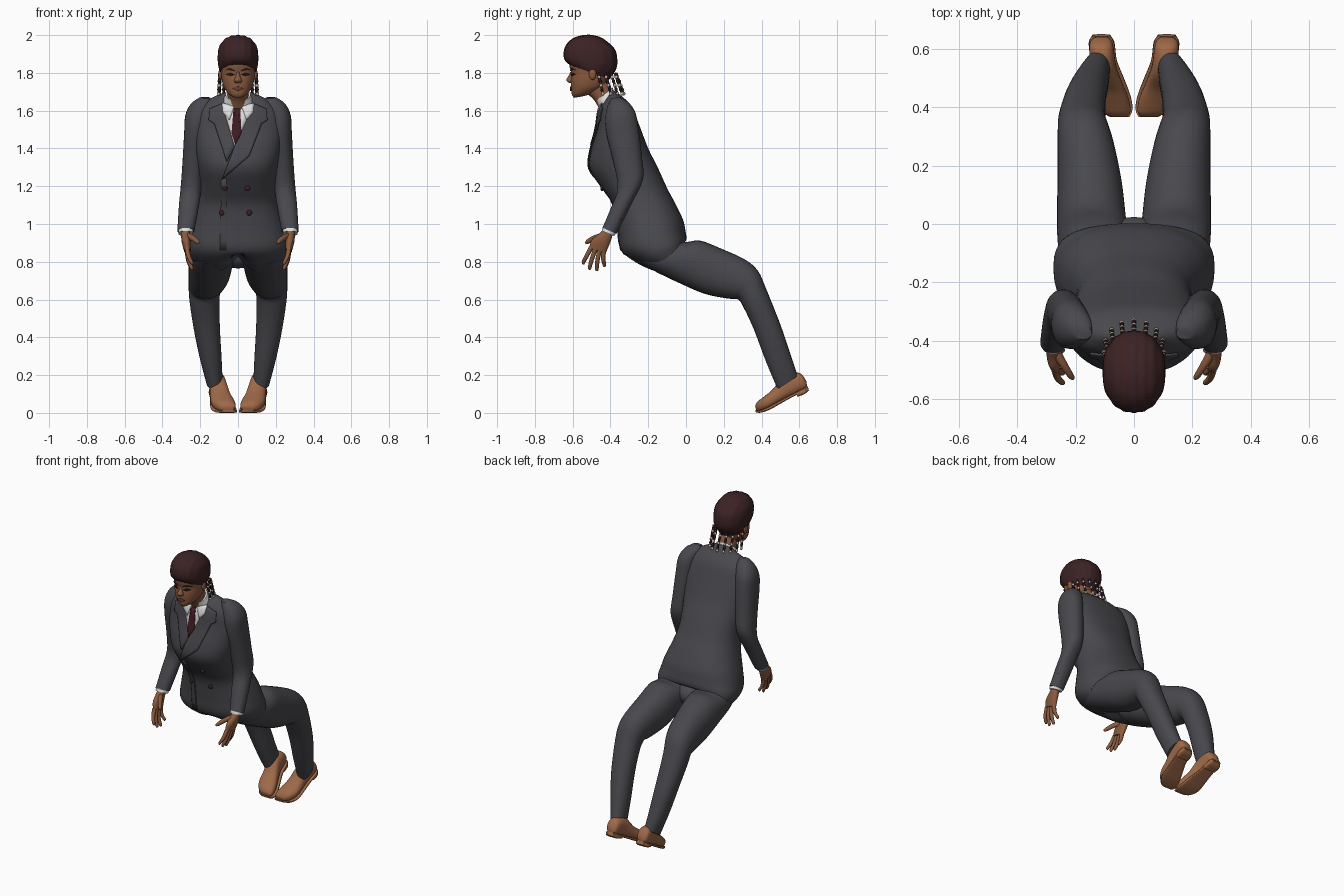
import bpy, bmesh, math
from mathutils import Vector
from mathutils.bvhtree import BVHTree


def material(name, r, g, b):
    m = bpy.data.materials.new(name)
    m.diffuse_color = (r, g, b, 1)
    return m


SUIT = material("charcoal cloth", 0.065, 0.065, 0.075)
SKIN = material("brown skin", 0.26, 0.105, 0.05)
HAIR = material("dark red hair", 0.045, 0.016, 0.018)
SHOE = material("tan leather", 0.34, 0.14, 0.065)
WHITE = material("white shirt", 0.75, 0.75, 0.76)
TIE = material("maroon", 0.05, 0.012, 0.015)
DARK = material("black", 0.012, 0.01, 0.01)
BEAD = material("pale bead", 0.6, 0.5, 0.4)
LIP = material("lip", 0.17, 0.05, 0.035)


def finish(name, bm, mat):
    me = bpy.data.meshes.new(name)
    bm.to_mesh(me)
    bm.free()
    me.materials.append(mat)
    ob = bpy.data.objects.new(name, me)
    bpy.context.collection.objects.link(ob)
    return ob


def smooth_rings(rings, n):
    """Catmull-Rom interpolation through the key rings."""
    out = []
    for i in range(len(rings) - 1):
        p = [rings[max(0, min(len(rings) - 1, i + k))] for k in (-1, 0, 1, 2)]
        for s in range(n):
            t = s / n
            out.append([0.5 * (2 * b + (c - a) * t + (2 * a - 5 * b + 4 * c - d) * t * t
                               + (3 * b - a - 3 * c + d) * t ** 3) for a, b, c, d in zip(*p)])
    return out + [list(rings[-1])]


def loft(name, rings, mat, side=1, e=2.2, n=4, seg=32, deform=None):
    """Each ring: centre x, half width, (y, z) of one edge, (y, z) of the opposite edge."""
    bm = bmesh.new()
    loops = []
    for cx, w, y1, z1, y2, z2 in smooth_rings(rings, n):
        loop = []
        for k in range(seg):
            a = 2 * math.pi * k / seg
            u, v = (math.copysign(abs(f) ** (2 / e), f) for f in (math.cos(a), math.sin(a)))
            co = Vector((side * (cx + w * u), (y1 + y2) / 2 + (y1 - y2) / 2 * v,
                         (z1 + z2) / 2 + (z1 - z2) / 2 * v))
            loop.append(bm.verts.new(deform(co) if deform else co))
        loops.append(loop)
    for a, b in zip(loops, loops[1:]):
        for k in range(seg):
            j = (k + 1) % seg
            bm.faces.new((a[k], a[j], b[j], b[k]))
    bm.faces.new(loops[0])
    bm.faces.new(loops[-1])
    bmesh.ops.recalc_face_normals(bm, faces=bm.faces)
    return finish(name, bm, mat)


def tube(name, pts, radii, mat, side=1):
    """Thin round limb through 3D points."""
    rings = []
    for i, (x, y, z) in enumerate(pts):
        a, b = pts[max(0, i - 1)], pts[min(len(pts) - 1, i + 1)]
        d = Vector((b[1] - a[1], b[2] - a[2])).normalized() * radii[i]
        rings.append((x, radii[i], y - d.y, z + d.x, y + d.y, z - d.x))
    return loft(name, rings, mat, side, 2, 3, 10)


def ball(name, loc, scale, mat, seg=14):
    bm = bmesh.new()
    bmesh.ops.create_uvsphere(bm, u_segments=seg, v_segments=seg // 2 + 1, radius=1)
    for v in bm.verts:
        v.co = Vector(a * b for a, b in zip(v.co, scale)) + Vector(loc)
    return finish(name, bm, mat)


def surface(ob):
    me = ob.data
    tree = BVHTree.FromPolygons([v.co for v in me.vertices], [p.vertices for p in me.polygons])

    def front_y(x, z, default):
        hit = tree.ray_cast(Vector((x, -2, z)), Vector((0, 1, 0)))[0]
        return hit.y if hit else default
    return front_y


def plate(name, outline, front_y, default, lift, mat, cuts=6):
    """Thin plate with an x-z outline laid on a front surface."""
    bm = bmesh.new()
    bm.faces.new([bm.verts.new((x, 0, z)) for x, z in outline])
    bmesh.ops.triangulate(bm, faces=bm.faces)
    bmesh.ops.subdivide_edges(bm, edges=bm.edges, cuts=cuts, use_grid_fill=True)
    for v in bm.verts:
        v.co.y = front_y(v.co.x, v.co.z, default) - lift
    for f in bm.faces:
        f.normal_update()
        if f.normal.y > 0:
            f.normal_flip()
    ob = finish(name, bm, mat)
    mod = ob.modifiers.new("thickness", "SOLIDIFY")
    mod.thickness, mod.offset = 0.006, 0
    return ob


# Jacket body, with a notch at the front centre of the hem
def notch(co):
    if co.z < 0.84 and abs(co.x) < 0.07 and co.y < -0.1:
        co.z += 0.075 * (1 - abs(co.x) / 0.07) * min(1, (0.84 - co.z) / 0.06)
    return co


jacket = loft("jacket", [
    (0, .078, -.44, 1.635, -.388, 1.71), (0, .15, -.452, 1.62, -.35, 1.685),
    (0, .215, -.462, 1.575, -.29, 1.625), (0, .235, -.472, 1.50, -.25, 1.53),
    (0, .225, -.505, 1.38, -.20, 1.40), (0, .21, -.508, 1.29, -.15, 1.30),
    (0, .20, -.445, 1.19, -.10, 1.19), (0, .215, -.385, 1.10, -.052, 1.10),
    (0, .25, -.362, .97, -.015, 1.02), (0, .272, -.345, .86, -.002, .96),
    (0, .275, -.27, .795, .002, .93), (0, .258, -.18, .752, .0, .91)],
    SUIT, e=2.4, seg=48, deform=notch)
chest = surface(jacket)

# Shirt front, collar, tie, lapels and overlap edge
plate("shirt_front", [(-.085, 1.637), (.085, 1.637), (-.018, 1.41)], chest, -.44, .004, WHITE)
plate("tie", [(-.024, 1.612), (.012, 1.612), (.004, 1.575), (.018, 1.48), (-.014, 1.42),
              (-.034, 1.48), (-.016, 1.575)], chest, -.44, .010, TIE, 3)
for s in (1, -1):
    plate("collar_flap", [(s * .085, 1.64), (s * .018, 1.625), (s * .045, 1.55), (s * .08, 1.59)],
          chest, -.44, .009, WHITE, 3)
plate("left_lapel", [(.085, 1.637), (.15, 1.61), (.155, 1.55), (.125, 1.53), (.06, 1.36), (-.085, 1.235),
                     (-.018, 1.41)], chest, -.44, .007, SUIT)
plate("right_lapel", [(-.085, 1.637), (-.15, 1.61), (-.155, 1.55), (-.125, 1.53), (-.06, 1.33),
                      (-.018, 1.41)], chest, -.44, .006, SUIT)
plate("front_overlap", [(-.088, 1.24), (-.06, 1.24), (-.06, .86), (-.095, .86)], chest, -.36, .003, SUIT)
for x, z in ((-.07, 1.19), (.05, 1.19), (-.085, 1.06), (.06, 1.06)):
    ball("jacket_button", (x, chest(x, z, -.4) - .004, z), (.015, .008, .015), TIE)

# Neck and shirt collar
loft("neck", [(0, .056, -.55, 1.71, -.415, 1.77), (0, .055, -.49, 1.66, -.395, 1.72),
              (0, .06, -.455, 1.60, -.38, 1.66)], SKIN)
loft("shirt_collar", [(0, .066, -.478, 1.652, -.388, 1.722), (0, .08, -.458, 1.61, -.375, 1.68)], WHITE)

# Head and face
head = loft("head", [
    (0, .022, -.592, 1.668, -.55, 1.675), (0, .048, -.604, 1.685, -.50, 1.69),
    (0, .073, -.608, 1.72, -.44, 1.72), (0, .085, -.610, 1.76, -.41, 1.76),
    (0, .090, -.608, 1.80, -.395, 1.80), (0, .093, -.618, 1.85, -.385, 1.85),
    (0, .085, -.60, 1.92, -.40, 1.92), (0, .05, -.56, 1.96, -.44, 1.96)], SKIN)
face = surface(head)
loft("nose", [(0, .009, -.612, 1.805, -.58, 1.80), (0, .012, -.622, 1.785, -.58, 1.78),
              (0, .021, -.634, 1.762, -.58, 1.755), (0, .016, -.622, 1.748, -.58, 1.745)], SKIN, seg=16)
plate("lips", [(-.03, 1.717), (0, 1.728), (.03, 1.717), (0, 1.705)], face, -.6, .003, LIP, 3)
for s in (1, -1):
    plate("eye", [(s * .02, 1.79), (s * .04, 1.80), (s * .062, 1.793), (s * .04, 1.784)],
          face, -.6, .003, DARK, 2)
    plate("eyebrow", [(s * .015, 1.81), (s * .045, 1.825), (s * .068, 1.815), (s * .045, 1.816)],
          face, -.6, .003, HAIR, 2)
    ball("ear", (s * .092, -.495, 1.795), (.012, .02, .032), SKIN)


# Hair cap with front-to-back rows
def rows(co):
    c = Vector((0, -.5, 1.85))
    return c + (co - c) * (0.99 + 0.012 * math.cos(co.x * 190))


loft("hair", [
    (0, .094, -.615, 1.842, -.405, 1.765), (0, .106, -.640, 1.865, -.37, 1.82),
    (0, .109, -.648, 1.90, -.364, 1.87), (0, .102, -.637, 1.945, -.374, 1.92),
    (0, .08, -.60, 1.982, -.41, 1.96), (0, .042, -.55, 1.999, -.455, 1.99),
    (0, .008, -.51, 2.002, -.495, 2.0)], HAIR, seg=64, deform=rows)

# Beaded braids around the back of the head
for i in range(9):
    a = math.radians((i - 4) * 24)
    top = Vector((.098 * math.sin(a), -.455 + .085 * math.cos(a), 1.80))
    end = Vector((.103 * math.sin(a), -.43 + .10 * math.cos(a), 1.69))
    tube("braid", [top, (top + end) / 2, end], (.007, .007, .006), HAIR)
    for k in range(5):
        ball("braid_bead", top.lerp(end, .2 + .2 * k), (.009, .009, .0105), DARK if k % 2 else BEAD, 8)

for s in (1, -1):
    # Sleeve, cuff and cuff buttons
    loft("sleeve", [
        (.175, .03, -.35, 1.672, -.395, 1.665), (.195, .055, -.305, 1.645, -.415, 1.625),
        (.214, .065, -.268, 1.59, -.428, 1.56), (.222, .063, -.25, 1.50, -.42, 1.47),
        (.233, .06, -.233, 1.35, -.385, 1.33), (.246, .056, -.228, 1.235, -.362, 1.19),
        (.26, .053, -.287, 1.11, -.40, 1.08), (.276, .045, -.368, .948, -.442, .98)], SUIT, s)
    loft("shirt_cuff", [(.276, .04, -.365, .96, -.44, .985), (.277, .039, -.38, .936, -.446, .964)], WHITE, s)
    for k in range(2):
        ball("cuff_button", (s * .305, -.352 - .012 * k, 1.03 - .025 * k), (.008, .009, .009), TIE, 8)
    # Hand
    loft("palm", [(.277, .024, -.385, .955, -.436, .972), (.277, .024, -.395, .92, -.465, .945),
                  (.274, .023, -.408, .885, -.50, .915), (.268, .018, -.425, .845, -.512, .873)], SKIN, s)
    for y0, z0, y1, z1 in ((-.502, .875, -.543, .785), (-.48, .868, -.51, .757),
                           (-.458, .86, -.472, .75), (-.436, .855, -.432, .772)):
        ym, zm = (y0 + y1) / 2 - .004, (z0 + z1) / 2
        tube("finger", [(.27, y0, z0), (.262, ym, zm), (.246, y1, z1 + .012), (.244, y1, z1)],
             (.013, .012, .010, .004), SKIN, s)
    tube("thumb", [(.268, -.44, .935), (.24, -.485, .925), (.216, -.522, .905), (.21, -.532, .897)],
         (.02, .016, .012, .004), SKIN, s)
    # Trouser leg
    loft("trouser_leg", [
        (.13, .11, -.10, .92, -.24, .79), (.138, .122, .0, .905, -.15, .742),
        (.146, .118, .075, .912, -.03, .685), (.152, .11, .19, .868, .10, .63),
        (.165, .097, .315, .81, .225, .605), (.174, .087, .382, .75, .277, .60),
        (.178, .08, .425, .655, .308, .552), (.166, .07, .50, .467, .36, .44),
        (.145, .058, .553, .31, .422, .275), (.124, .043, .592, .195, .485, .125)], SUIT, s)
    # Shoe, sole and heel
    loft("shoe", [
        (.112, .022, .637, .168, .642, .135), (.112, .04, .60, .212, .628, .122),
        (.106, .045, .52, .20, .56, .088), (.094, .054, .462, .128, .50, .056),
        (.08, .062, .415, .088, .442, .022), (.064, .052, .379, .06, .395, .007),
        (.052, .03, .366, .036, .373, .01)], SHOE, s, e=2.4)
    loft("sole", [
        (.112, .026, .643, .142, .648, .13), (.111, .043, .618, .128, .625, .116),
        (.104, .046, .555, .096, .562, .083), (.092, .056, .50, .066, .506, .052),
        (.078, .066, .436, .032, .443, .017), (.062, .057, .393, .014, .396, .001),
        (.05, .036, .367, .015, .37, .003)], SHOE, s, e=5)
    loft("shoe_heel", [(.112, .03, .645, .135, .65, .12), (.111, .044, .615, .125, .628, .10),
                       (.107, .044, .58, .108, .59, .085)], SHOE, s, e=4)

# Trouser seat
ball("trouser_seat", (0, -.06, .835), (.13, .085, .07), SUIT, 20)

# Smooth shading with sharp rims
bpy.ops.object.select_all(action="SELECT")
bpy.context.view_layer.objects.active = jacket
bpy.ops.object.shade_smooth_by_angle(angle=math.radians(45))
